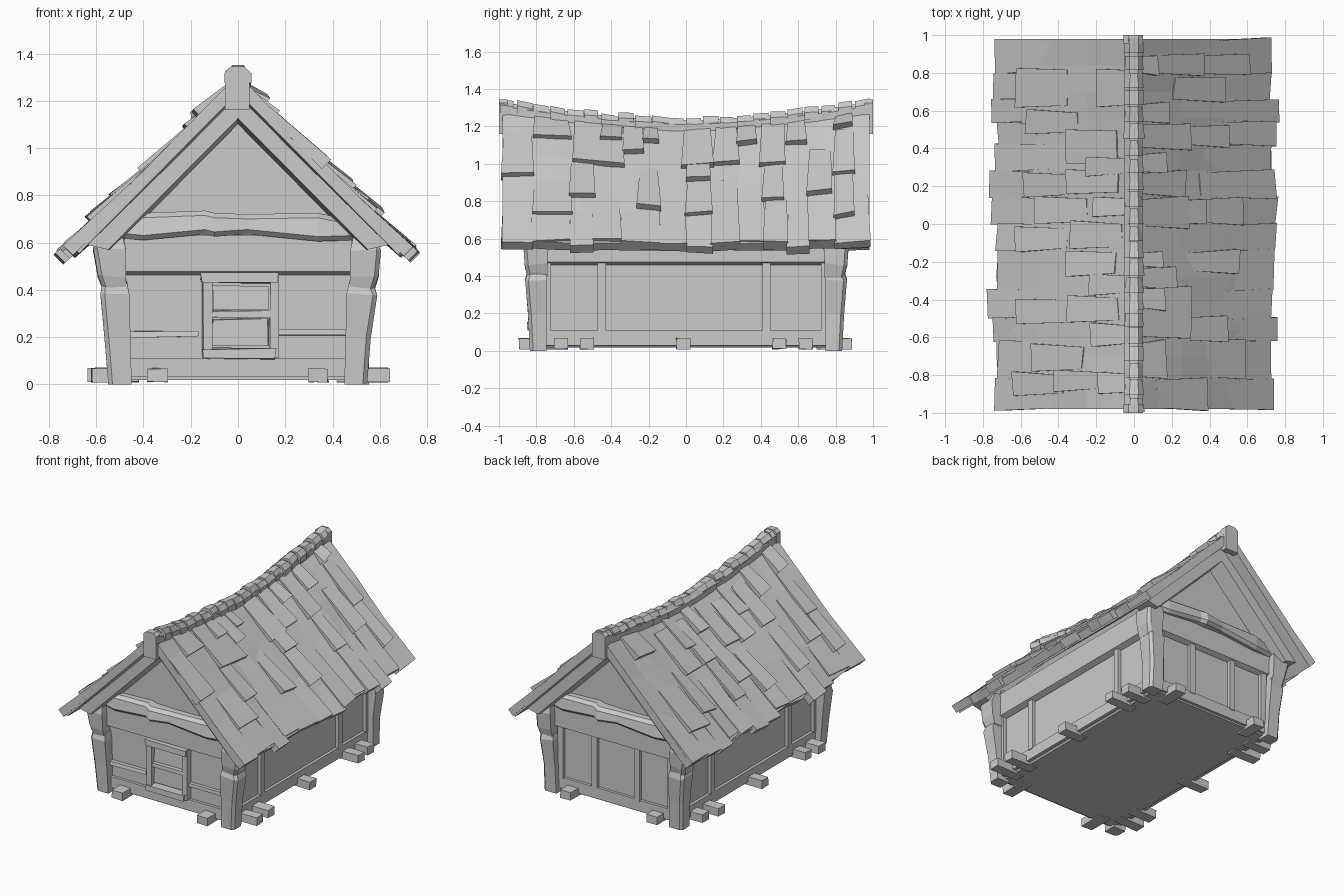
import bpy, bmesh, random
from mathutils import Vector

random.seed(4)
rnd = random.uniform


def part(name, lofts):
    """One object from several lofts; each loft is a list of rings of points."""
    bm = bmesh.new()
    for rings in lofts:
        vs = [[bm.verts.new(p) for p in ring] for ring in rings]
        n = len(vs[0])
        for a, b in zip(vs, vs[1:]):
            for i in range(n):
                bm.faces.new((a[i], a[(i + 1) % n], b[(i + 1) % n], b[i]))
        bm.faces.new(vs[0])
        bm.faces.new(vs[-1][::-1])
    bmesh.ops.recalc_face_normals(bm, faces=bm.faces)
    me = bpy.data.meshes.new(name)
    bm.to_mesh(me)
    bm.free()
    ob = bpy.data.objects.new(name, me)
    bpy.context.collection.objects.link(ob)
    return ob


def box(x0, x1, y0, y1, z0, z1, j=0.0):
    return [[(x + rnd(-j, j), y + rnd(-j, j), z + rnd(-j, j))
             for x, y in ((x0, y0), (x1, y0), (x1, y1), (x0, y1))] for z in (z0, z1)]


def prism(profile, y0, y1):
    return [[(x, y, z) for x, z in profile] for y in (y0, y1)]


# Sagging roof surface: u = distance out from ridge, t = offset along slope normal
def ridge_z(y):
    return 1.245 + 0.1 * abs(y) ** 1.6


def roof(side, u, y, t=0.0):
    h = ridge_z(y) - 0.03
    z = h - (h - 0.563) * u / 0.74
    return Vector((side * (u + 0.7 * t), y, z + 0.7 * t))


def shingle(side, y0, y1, u0, u1, t0, t1, low=-0.03):
    rings = []
    for u, t, f in ((u0, t0, 0.008), (u1, t1, -0.004)):
        a, b = y0 + f + rnd(-.006, .006), y1 - f + rnd(-.006, .006)
        d, e = rnd(-.008, .008), rnd(-.008, .008)
        rings.append([roof(side, u + d, a, low), roof(side, u + e, b, low),
                      roof(side, u + e, b, t), roof(side, u + d, a, t + rnd(-.01, .006))])
    return rings


# Wall core with gables, chamfered at the foot
part("walls", [prism([(-.475, .018), (.475, .018), (.49, .035), (.49, .66), (0, 1.17),
                      (-.49, .66), (-.49, .035)], -.78, .78)])

# Wall framing: front and back rails, side rails and uprights
frame = []
for s in (-1, 1):
    rail = [(.74, .462), (.785, .462), (.815, .478), (.815, .63), (.74, .63)]
    frame.append([[(x, s * y, z) for y, z in rail] for x in (-.48, .48)])
    frame.append(box(-.48, .48, *sorted((s * .74, s * .80)), .03, .11))
    side_rail = [(.45, .46), (.495, .46), (.53, .476), (.53, .64), (.45, .68)]
    frame.append(prism([(s * x, z) for x, z in side_rail], -.76, .76))
    frame.append(box(*sorted((s * .45, s * .51)), -.76, .76, .03, .11))
    for y in (-.745, -.45, .43, .745):
        frame.append(box(*sorted((s * .45, s * .515)), y - .022, y + .022, .1, .48))
for x in (-.44, -.17, .17, .44):
    frame.append(box(x - .022, x + .022, .74, .805, .1, .48))
part("wall_frame", frame)

# Front ledge on each side of the window
part("front_ledge", [box(-.47, -.17, -.81, -.76, .2, .225, .004),
                     box(.17, .47, -.81, -.76, .205, .23, .004)])

# Window with two shutters
part("window_frame", [
    box(-.15, -.11, -.83, -.76, .11, .47, .004), box(.135, .17, -.83, -.76, .11, .47, .004),
    box(-.155, .165, -.84, -.76, .43, .478, .006), box(-.145, .16, -.845, -.76, .105, .15, .006),
    box(-.12, .14, -.825, -.76, .28, .312, .004)])
part("window_shutters", [box(-.105, .13, -.8, -.76, .165, .275, .005),
                         box(-.105, .13, -.8, -.76, .315, .415, .005)])

# Crooked corner posts, each a lower trunk and a wider head
posts = []
for sx in (-1, 1):
    for sy in (-1, 1):
        for secs in ([(0, .45, .55, .745, .835), (.2, .455, .56, .745, .845), (.38, .46, .585, .745, .86),
                      (.43, .47, .57, .745, .845)],
                     [(.4, .47, .572, .74, .848), (.46, .475, .592, .74, .862), (.57, .475, .608, .735, .87),
                      (.64, .49, .57, .74, .85)]):
            rings = []
            for z, x0, x1, y0, y1 in secs:
                k = rnd(-.008, .008)
                c = .018
                ring = [(x0, y0), (x1 + k, y0), (x1 + k, y1 - c), (x1 + k - c, y1), (x0, y1)]
                rings.append([(sx * x, sy * y, z + (rnd(-.01, .01) if z else 0)) for x, y in ring])
            posts.append(rings)
part("corner_posts", posts)

# Bent log beams across both gables
beams = []
for s in (-1, 1):
    rings = []
    for x, z0, z1, d in ((-.5, .62, .69, .83), (-.4, .61, .725, .85), (-.14, .635, .735, .86),
                         (-.1, .625, .725, .88), (.04, .635, .72, .86), (.34, .605, .725, .855),
                         (.5, .61, .69, .83)):
        m = z0 + .02
        rings.append([(-s * x, s * y, z) for y, z in
                      ((.76, z0), (d - .02, z0), (d, m), (d - .01, z1 - .02), (d - .035, z1), (.76, z1))])
    beams.append(rings)
part("gable_beams", beams)

# Gable rafters with slanted inner faces
rafters = []
for sx in (-1, 1):
    for sy in (-1, 1):
        outer = [(0, 1.23), (0, 1.125), (.55, .57), (.635, .59)]
        inner = [(0, 1.23), (0, 1.10), (.53, .565), (.635, .59)]
        rafters.append([[(sx * x, sy * .77, z) for x, z in inner],
                        [(sx * x, sy * .9, z) for x, z in outer]])
part("rafters", rafters)

# Roof base slabs
slabs = []
ys = [-.98 + 1.96 * i / 14 for i in range(15)]
for s in (-1, 1):
    rings = []
    for y in ys:
        e = .72 + rnd(-.01, .01)
        rings.append([roof(s, 0, y), roof(s, .25, y, rnd(-.005, .01)),
                      roof(s, .5, y, rnd(-.005, .01)), roof(s, e, y, 0),
                      roof(s, e, y, -.055), roof(s, 0, y, -.055)])
    slabs.append(rings)
part("roof_slabs", slabs)

# Eave planks of uneven length
cuts = [-.98, -.82, -.62, -.5, -.35, -.14, 0, .14, .28, .42, .54, .66, .8, .98]
eaves = []
for s, ends in ((1, (.73, .715, .745, .715, .73, .745, .75, .735, .715, .73, .76, .715, .725)),
                (-1, (.72, .71, .735, .765, .72, .71, .745, .75, .72, .71, .745, .735, .73))):
    for a, b, e in zip(cuts, cuts[1:], ends):
        eaves.append(shingle(s, a, b, rnd(.3, .42), e, .0, rnd(.01, .026), -.042))
part("eave_planks", eaves)

# Raised shingles: y start, y end, outer edge
right = [(-.82, -.62, .15), (-.98, -.82, .37), (-.82, -.61, .57), (-.45, -.34, .13), (-.34, -.23, .2),
         (-.23, -.15, .13), (-.02, .14, .27), (.27, .38, .15), (.54, .64, .17), (.79, .89, .1),
         (.79, .9, .36), (.79, .9, .59), (-.62, -.49, .47), (-.26, -.14, .53), (0, .13, .35),
         (0, .14, .56), (.4, .53, .28), (.41, .52, .48), (.65, .78, .46), (-.6, -.33, .28), (.15, .28, .26)]
left = [(.62, .82, .6), (.62, .82, .17), (.32, .5, .34), (.26, .35, .23), (.15, .27, .56), (.16, .28, .33),
        (.04, .14, .19), (.0, .14, .5), (-.13, .01, .31), (-.14, -.02, .6), (-.27, -.14, .34),
        (-.37, -.27, .22), (-.52, -.38, .33), (-.64, -.53, .2), (-.78, -.64, .52), (-.9, -.79, .16),
        (-.88, -.78, .4), (-.9, -.79, .62), (-.53, -.4, .6), (.48, .6, .55)]
part("shingles", [shingle(s, a, b, max(.02, e - .25), e, .006, rnd(.03, .045))
                  for s, rows in ((1, right), (-1, left)) for a, b, e in rows])

# Ridge beam with deep end blocks
rings = [[(x, y, ridge_z(y) + dz) for x, dz in
          ((-.05, -.11), (.045, -.11), (.045, -.035), (.02, -.012), (-.025, -.012), (-.05, -.035))]
         for y in ys]
part("ridge_beam", [rings])
block = [(-.055, 1.16), (.048, 1.16), (.048, 1.325), (.025, 1.345), (-.03, 1.345), (-.055, 1.325)]
part("ridge_ends", [prism(block, *sorted((s * .955, s * 1.0))) for s in (-1, 1)])

# Ridge cap tiles, each tapering and tilted
caps = []
n = 22
for i in range(n):
    a = -.995 + 1.99 * i / n
    b = a + 1.99 / n - rnd(.0, .02)
    w, up = rnd(.045, .058), rnd(-.004, .012)
    rings = []
    for y, k, dz in ((a, 1.0, 0), (b, rnd(.7, .95), rnd(-.008, .004))):
        z = ridge_z(y) + up + dz
        rings.append([(-w * k, y, z - .07), (w * k, y, z - .07), (w * k, y, z - .03),
                      (.025 * k, y, z), (-.025 * k, y, z), (-w * k, y, z - .03)])
    caps.append(rings)
part("ridge_caps", caps)

# Foundation planks poking out under the walls
feet = []
for s in (-1, 1):
    for y in (-.67, -.53, -.015, .5, .64):
        feet.append(box(*sorted((s * .42, s * rnd(.6, .645))), y - .037, y + .037, .01, .068, .003))
    for x in (-.34, .34):
        feet.append(box(x - .042, x + .042, *sorted((s * .7, s * rnd(.87, .91))), .01, .068, .003))
part("foundation_planks", feet)
